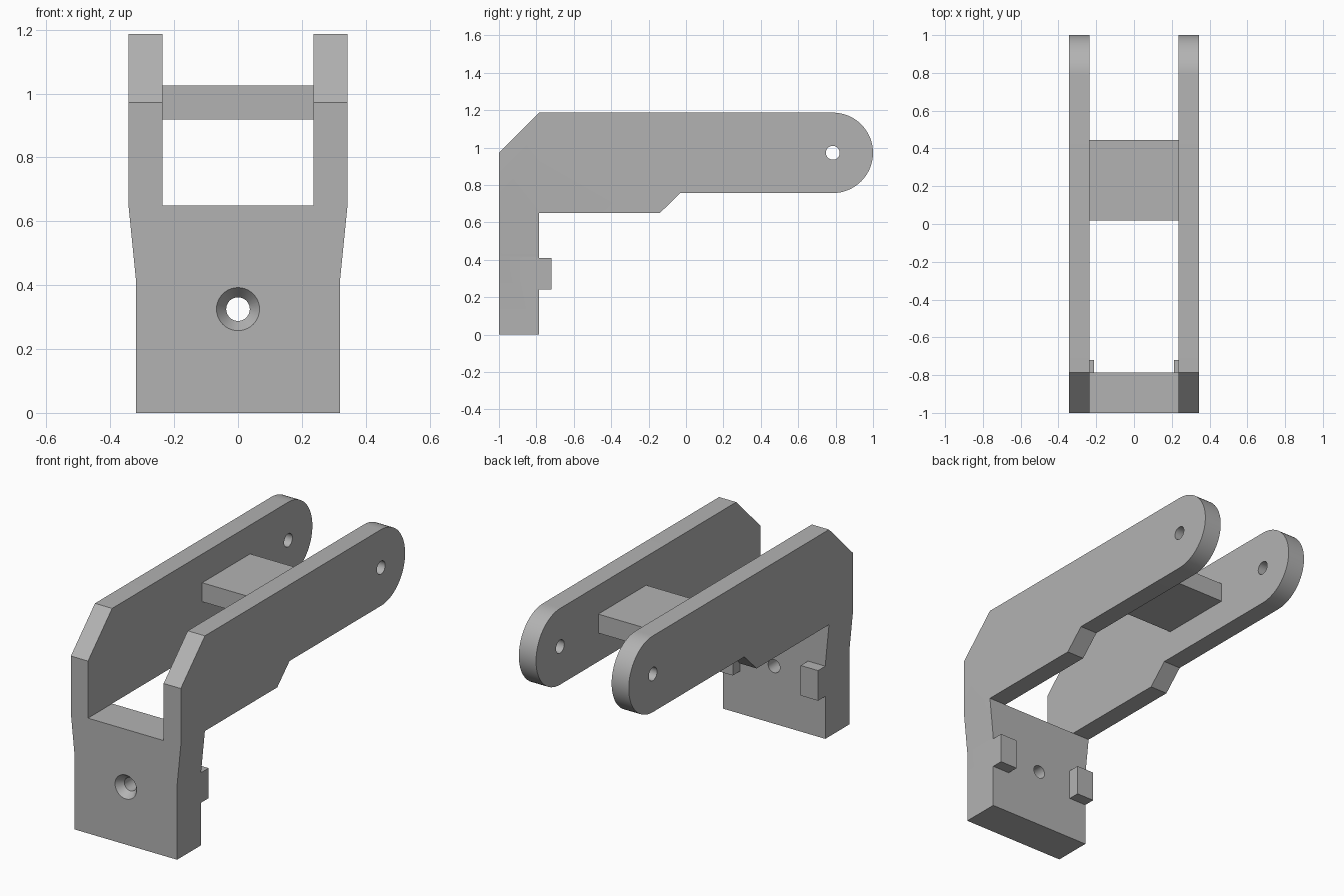
import bpy, bmesh, math
from mathutils import Matrix, Vector

if "Cube" in bpy.data.objects:
    bpy.data.objects.remove(bpy.data.objects["Cube"], do_unlink=True)

grey = bpy.data.materials.new("plain grey")
grey.use_nodes = True
COLOUR = (0.45, 0.45, 0.45, 1)
grey.diffuse_color = COLOUR
grey.node_tree.nodes["Principled BSDF"].inputs["Base Color"].default_value = COLOUR


def finish(name, bm):
    bmesh.ops.recalc_face_normals(bm, faces=bm.faces)
    mesh = bpy.data.meshes.new(name)
    bm.to_mesh(mesh)
    bm.free()
    mesh.materials.append(grey)
    obj = bpy.data.objects.new(name, mesh)
    bpy.context.collection.objects.link(obj)
    return obj


def extrude(name, points, step):
    """Solid made by sweeping a closed outline along a vector."""
    bm = bmesh.new()
    face = bm.faces.new([bm.verts.new(p) for p in points])
    new = bmesh.ops.extrude_face_region(bm, geom=[face])["geom"]
    bmesh.ops.translate(bm, vec=Vector(step),
                        verts=[v for v in new if isinstance(v, bmesh.types.BMVert)])
    return finish(name, bm)


def box(name, x, y, z):
    return extrude(name, [(x[0], y[0], z[0]), (x[1], y[0], z[0]),
                          (x[1], y[1], z[0]), (x[0], y[1], z[0])], (0, 0, z[1] - z[0]))


def cone(name, centre, r1, r2, depth, axis):
    bm = bmesh.new()
    turn = Matrix.Rotation(math.pi / 2, 4, axis)
    bmesh.ops.create_cone(bm, cap_ends=True, segments=40, radius1=r1, radius2=r2,
                          depth=depth, matrix=Matrix.Translation(centre) @ turn)
    return finish(name, bm)


def combine(target, tool, operation):
    mod = target.modifiers.new(operation, "BOOLEAN")
    mod.operation, mod.solver, mod.object = operation, "EXACT", tool
    bpy.context.view_layer.objects.active = target
    bpy.ops.object.modifier_apply(modifier=mod.name)
    bpy.data.objects.remove(tool, do_unlink=True)


FRONT, BACK, INNER, OUTER, WAIST = -1.0, -0.785, 0.236, 0.343, 0.32
SHELF, AXLE_Y, AXLE_Z, ROUND = 0.65, 0.785, 0.972, 0.215

# Mounting plate, flared towards the arms
half = [(WAIST, 0), (WAIST, 0.42), (OUTER, SHELF)]
outline = half + [(-x, z) for x, z in reversed(half)]
bracket = extrude("bracket", [(x, FRONT, z) for x, z in outline], (0, BACK - FRONT, 0))

# Arm side profile with chamfered heel, stepped underside and round end
arm = [(FRONT, SHELF), (-0.14, SHELF), (-0.03, AXLE_Z - ROUND)]
for i in range(33):
    a = -math.pi / 2 + math.pi * i / 32
    arm.append((AXLE_Y + ROUND * math.cos(a), AXLE_Z + ROUND * math.sin(a)))
arm += [(BACK, AXLE_Z + ROUND), (FRONT, AXLE_Z)]

for side in (-1, 1):
    part = extrude("arm", [(side * INNER, y, z) for y, z in arm],
                   (side * (OUTER - INNER), 0, 0))
    combine(bracket, part, "UNION")
    # Locating tab behind the plate
    tab = box("tab", sorted((side * 0.212, side * WAIST)), (BACK - 0.05, -0.72), (0.24, 0.41))
    combine(bracket, tab, "UNION")

# Cross bar between the arms
bar = box("cross_bar", (-INNER - 0.03, INNER + 0.03), (0.018, 0.445), (0.918, 1.025))
combine(bracket, bar, "UNION")

# Axle hole, screw hole and countersink
combine(bracket, cone("axle_cutter", (0, AXLE_Y, AXLE_Z), 0.037, 0.037, 1, "Y"), "DIFFERENCE")
combine(bracket, cone("screw_cutter", (0, -0.9, 0.325), 0.037, 0.037, 0.6, "X"), "DIFFERENCE")
sink = cone("sink_cutter", (0, FRONT + 0.015, 0.325), 0.037, 0.075, 0.05, "X")
combine(bracket, sink, "DIFFERENCE")

bpy.ops.object.select_all(action="DESELECT")
bracket.select_set(True)
bpy.context.view_layer.objects.active = bracket
bpy.ops.object.shade_smooth_by_angle(angle=math.radians(20))
